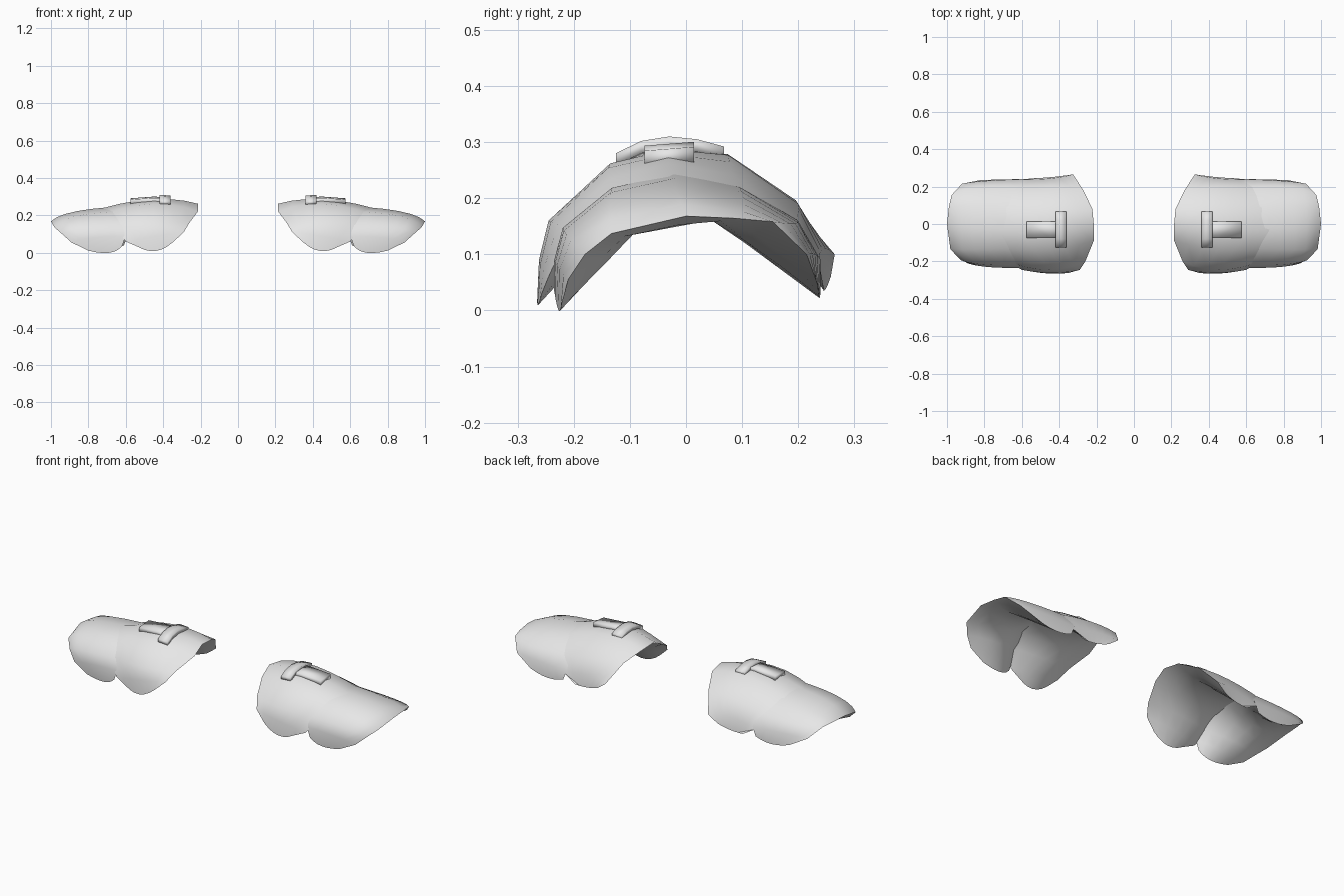
import bpy
import bmesh
from math import radians
from mathutils import Vector

default_cube = bpy.data.objects.get("Cube")
if default_cube:
    bpy.data.objects.remove(default_cube, do_unlink=True)

# Single plain grey
grey = bpy.data.materials.new("light_grey")
grey.use_nodes = True
colour = (0.8, 0.8, 0.8, 1)
grey.diffuse_color = colour
grey.node_tree.nodes["Principled BSDF"].inputs["Base Color"].default_value = colour


def finish(bm, name):
    """Turn the bmesh into a smooth object mirrored to the other shoulder."""
    mesh = bpy.data.meshes.new(name)
    bm.to_mesh(mesh)
    bm.free()
    mesh.materials.append(grey)
    obj = bpy.data.objects.new(name, mesh)
    bpy.context.collection.objects.link(obj)
    bpy.ops.object.select_all(action="DESELECT")
    obj.select_set(True)
    bpy.context.view_layer.objects.active = obj
    bpy.ops.object.shade_smooth_by_angle(angle=radians(100))
    mirror = obj.modifiers.new("other_shoulder", "MIRROR")
    mirror.use_mirror_merge = False


def loft(bm, left, middle, right, steps=6):
    """Fill a curved sheet across three lines that run from front to back."""
    rows = []
    for points in zip(left, middle, right):
        a, b, c = (Vector(p) for p in points)
        row = []
        for k in range(steps + 1):
            u = 2 * k / steps - 1
            point = a * (u * (u - 1) / 2) + b * (1 - u * u) + c * (u * (u + 1) / 2)
            row.append(bm.verts.new(point))
        rows.append(row)
    for r, s in zip(rows, rows[1:]):
        for k in range(steps):
            bm.faces.new((r[k], r[k + 1], s[k + 1], s[k]))


def lining_line(front_tip, front_knee, back_knee, back_tip):
    """Straight-sided inner profile with nine stations."""
    f, p, q, b = (Vector(v) for v in (front_tip, front_knee, back_knee, back_tip))
    front = [f.lerp(p, k / 3) for k in range(4)]
    back = [q.lerp(b, k / 3) for k in range(4)]
    return front + [p.lerp(q, .5)] + back


def arched_plate(name, inner_rim, crest, outer_rim, knees):
    """Closed plate: domed outside, straight-sided lining, shared rim."""
    bm = bmesh.new()
    loft(bm, inner_rim, crest, outer_rim)
    lining = lining_line(crest[0], *knees, crest[-1])
    loft(bm, outer_rim, lining, inner_rim)
    bmesh.ops.remove_doubles(bm, verts=bm.verts, dist=.0005)
    finish(bm, name)


def band(name, path, width, thickness):
    """Sweep a rectangular section along a short path."""
    bm = bmesh.new()
    half = Vector(width) / 2
    drop = Vector((0, 0, -thickness))
    rings = []
    for p in path:
        p = Vector(p)
        corners = (p - half, p + half, p + half + drop, p - half + drop)
        rings.append([bm.verts.new(c) for c in corners])
    for r, s in zip(rings, rings[1:]):
        for k in range(4):
            n = (k + 1) % 4
            bm.faces.new((r[k], r[n], s[n], s[k]))
    bm.faces.new(rings[0])
    bm.faces.new(rings[-1])
    bmesh.ops.recalc_face_normals(bm, faces=bm.faces)
    finish(bm, name)


# Upper plate, next to the neck
arched_plate(
    "upper_plate",
    inner_rim=[(.35, -.262, .055), (.29, -.245, .11), (.26, -.2, .16),
               (.215, -.09, .22), (.213, -.02, .262), (.222, .08, .25),
               (.27, .18, .2), (.325, .265, .1), (.38, .258, .06)],
    crest=[(.44, -.265, .01), (.44, -.262, .09), (.45, -.245, .16),
           (.45, -.135, .262), (.45, -.03, .287), (.45, .075, .277),
           (.45, .2, .19), (.45, .243, .11), (.45, .25, .04)],
    outer_rim=[(.53, -.257, .03), (.6, -.245, .06), (.665, -.205, .148),
               (.71, -.13, .204), (.73, -.03, .237), (.72, .09, .209),
               (.67, .195, .156), (.61, .238, .08), (.53, .245, .035)],
    knees=[(.46, -.1, .19), (.46, .05, .21)],
)

# Lower plate, tucked under the upper one
arched_plate(
    "lower_plate",
    inner_rim=[(.62, -.235, .035), (.6, -.235, .09), (.59, -.218, .15),
               (.58, -.13, .222), (.57, -.02, .25), (.58, .09, .226),
               (.59, .195, .165), (.59, .24, .09), (.61, .24, .04)],
    crest=[(.69, -.227, 0), (.78, -.23, .08), (.84, -.213, .135),
           (.86, -.135, .198), (.86, -.02, .223), (.86, .1, .202),
           (.85, .195, .155), (.8, .23, .1), (.71, .238, .022)],
    outer_rim=[(.8, -.222, .012), (.89, -.21, .055), (.94, -.18, .1),
               (.982, -.133, .137), (1, 0, .168), (.99, .09, .164),
               (.975, .155, .158), (.92, .215, .1), (.82, .235, .045)],
    knees=[(.8, -.09, .145), (.8, .04, .168)],
)

# Flat strap along the top, and the arched loop over it
band("strap", [(.365, -.03, .293), (.45, -.03, .297), (.575, -.03, .288)],
     width=(0, .088, .007), thickness=.028)
band("strap_loop", [(.39, -.125, .278), (.39, -.08, .3), (.39, -.03, .308),
                    (.39, .02, .303), (.39, .068, .29)],
     width=(.06, 0, .004), thickness=.022)
